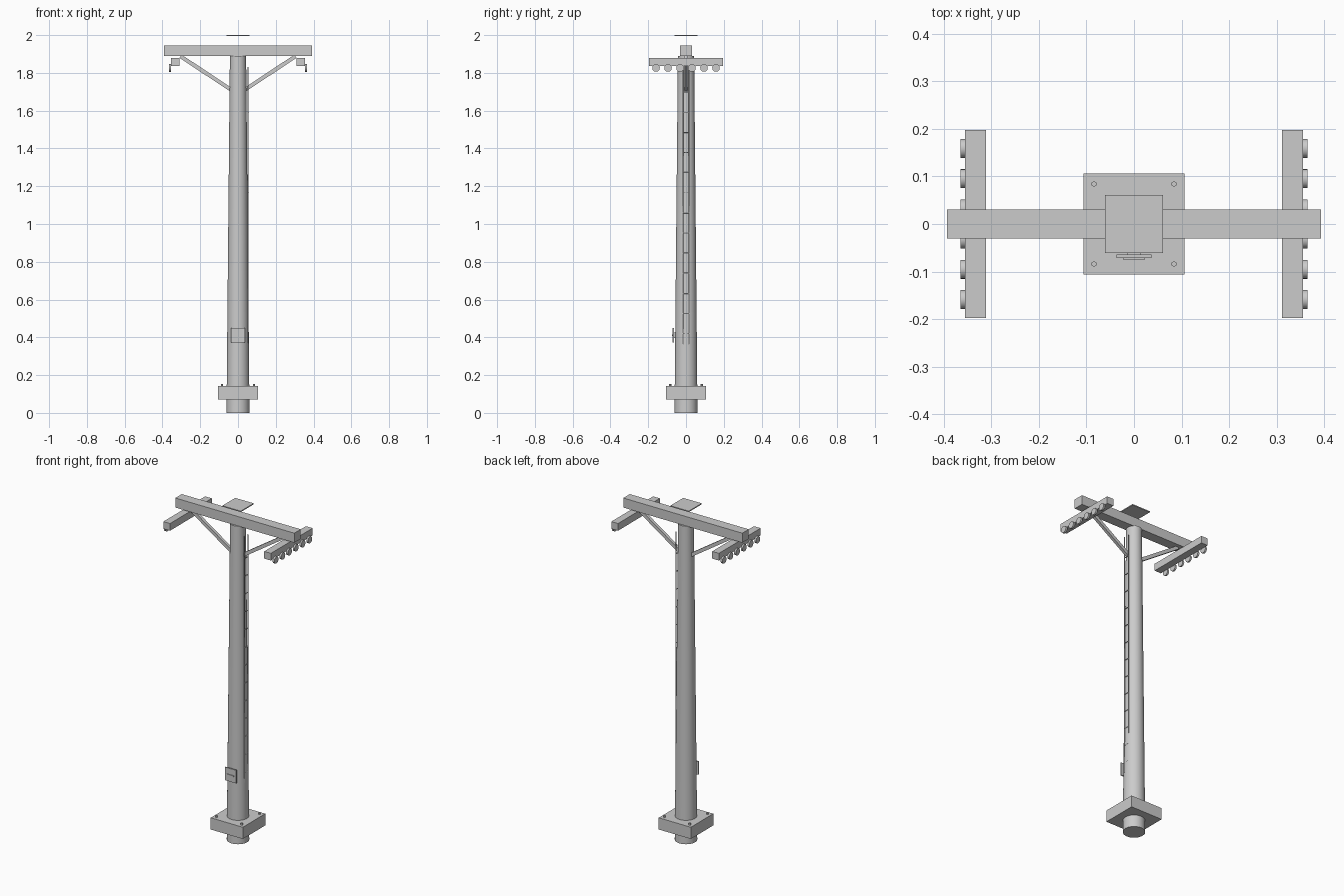
import bpy
import math
from mathutils import Vector

cube = bpy.data.objects.get("Cube")
if cube:
    bpy.data.objects.remove(cube, do_unlink=True)

grey = bpy.data.materials.new("plain grey")
grey.use_nodes = True
colour = (0.6, 0.6, 0.6, 1)
grey.diffuse_color = colour
grey.node_tree.nodes["Principled BSDF"].inputs["Base Color"].default_value = colour


def finish(name, smooth=False):
    ob = bpy.context.object
    ob.name = name
    ob.data.materials.append(grey)
    if smooth:
        bpy.ops.object.shade_smooth_by_angle(angle=math.radians(40))
    return ob


def box(name, centre, size):
    bpy.ops.mesh.primitive_cube_add(size=1, location=centre)
    ob = finish(name)
    ob.scale = size
    return ob


def rod(name, start, end, r1, r2=None, sides=12):
    """Round bar, optionally tapered, between two points."""
    start, end = Vector(start), Vector(end)
    axis = end - start
    bpy.ops.mesh.primitive_cone_add(
        vertices=sides, radius1=r1, radius2=r1 if r2 is None else r2,
        depth=axis.length, location=(start + end) / 2,
        rotation=axis.to_track_quat("Z", "Y").to_euler())
    return finish(name, smooth=sides > 6)


# Tapered pole through a square footing with anchor bolts
rod("pole", (0, 0, 0), (0, 0, 1.89), 0.061, 0.043, sides=32)
box("footing", (0, 0, 0.107), (0.212, 0.212, 0.07))
for sx in (-1, 1):
    for sy in (-1, 1):
        x, y = sx * 0.084, sy * 0.084
        rod("anchor_bolt", (x, y, 0.138), (x, y, 0.153), 0.006, sides=6)

# Access panel on the front, with its bracket and handle
box("access_panel", (0, -0.0675, 0.411), (0.074, 0.007, 0.078))
box("panel_bracket", (0, -0.058, 0.411), (0.03, 0.016, 0.03))
box("panel_handle", (0, -0.0725, 0.411), (0.046, 0.005, 0.006))

# Crossarm and the flat cover above it
box("crossarm", (0, 0, 1.917), (0.786, 0.061, 0.057))
box("top_cover", (0, 0, 1.997), (0.122, 0.122, 0.006))

# Braces, lamp bars and lamps on both sides
for s in (-1, 1):
    start, end = Vector((s * 0.036, 0, 1.71)), Vector((s * 0.304, 0, 1.888))
    axis = end - start
    brace = box("brace", (start + end) / 2, (0.02, 0.018, axis.length))
    brace.rotation_euler = (0, math.atan2(axis.x, axis.z), 0)
    box("lamp_bar", (s * 0.333, 0, 1.857), (0.044, 0.394, 0.043))
    for i in range(6):
        y = (i - 2.5) * 0.0635
        rod("lamp", (s * 0.354, y, 1.826), (s * 0.365, y, 1.826), 0.02, sides=20)

# Ladder on the +x side
for sy in (-1, 1):
    rod("ladder_rail", (0.0535, sy * 0.016, 0.36), (0.0535, sy * 0.016, 1.83),
        0.0025, sides=8)
for i in range(13):
    z = 0.42 + i * 0.1065
    rod("ladder_rung", (0.0545, -0.016, z), (0.0545, 0.016, z), 0.0025, sides=8)
